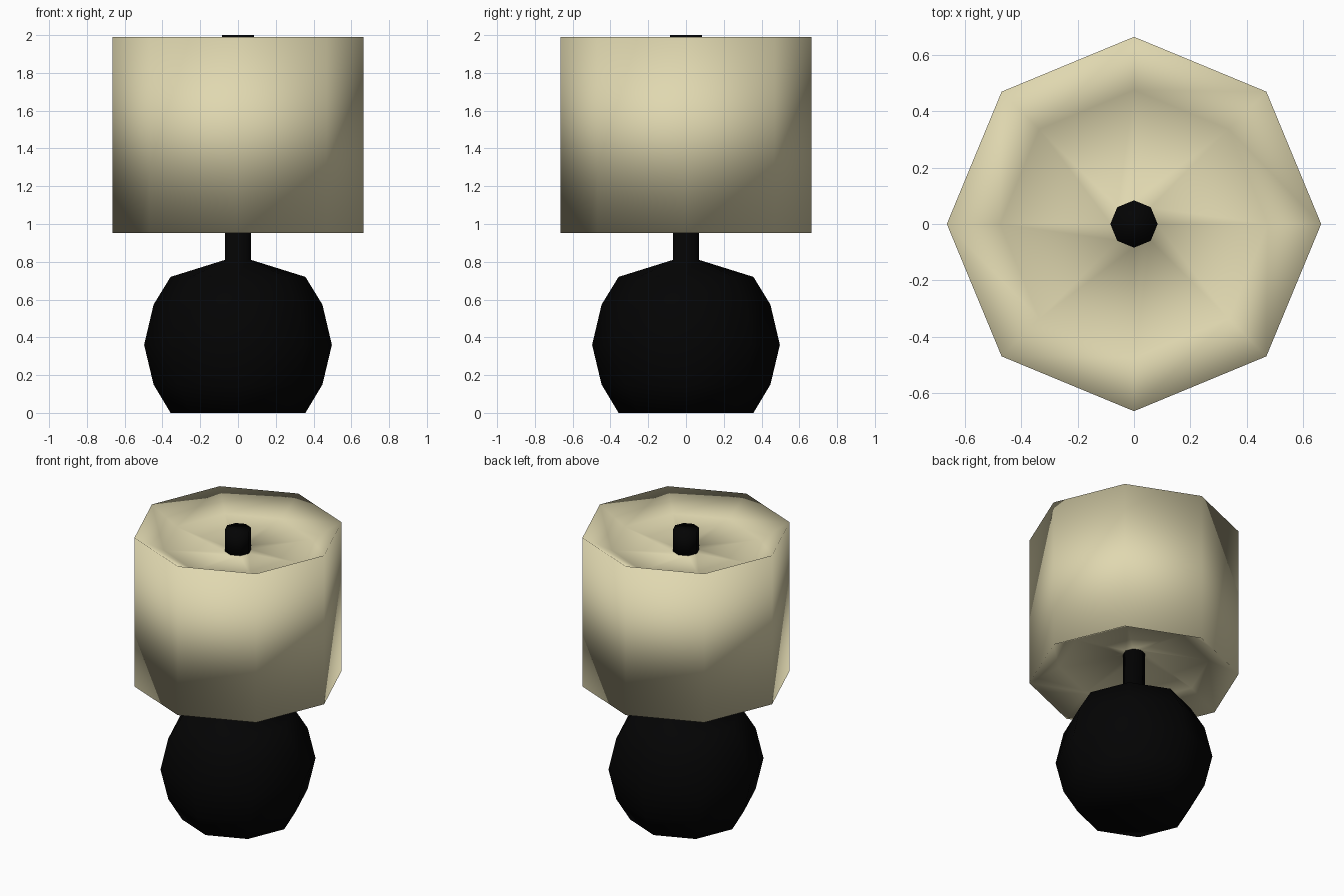
import bpy, bmesh, math

if "Cube" in bpy.data.objects:
    bpy.data.objects.remove(bpy.data.objects["Cube"])

SIDES = 8


def material(name, rgb):
    m = bpy.data.materials.new(name)
    m.diffuse_color = (*rgb, 1.0)
    m.use_nodes = True
    m.node_tree.nodes["Principled BSDF"].inputs["Base Color"].default_value = m.diffuse_color
    return m


def lathe(name, profile, mat, cap_bottom=False, cap_top=False):
    """Turn an (r, z) profile, listed so faces point outward, into an octagonal solid."""
    bm = bmesh.new()
    rings = []
    for r, z in profile:
        rings.append([bm.verts.new((r * math.cos(2 * math.pi * i / SIDES),
                                    r * math.sin(2 * math.pi * i / SIDES), z))
                      for i in range(SIDES)])
    for a, b in zip(rings, rings[1:]):
        for i in range(SIDES):
            j = (i + 1) % SIDES
            bm.faces.new((a[i], a[j], b[j], b[i]))
    if cap_bottom:
        bm.faces.new(rings[0][::-1])
    if cap_top:
        bm.faces.new(rings[-1])
    for f in bm.faces:
        f.smooth = True
    mesh = bpy.data.meshes.new(name)
    bm.to_mesh(mesh)
    bm.free()
    mesh.materials.append(mat)
    obj = bpy.data.objects.new(name, mesh)
    bpy.context.collection.objects.link(obj)
    return obj


black = material("black", (0.001, 0.001, 0.0011))
cream = material("cream", (0.745, 0.685, 0.435))

# Round base with a flat foot, running up into the neck
lathe("base_and_neck",
      [(0.357, 0.0), (0.447, 0.15), (0.497, 0.36), (0.447, 0.573),
       (0.357, 0.72), (0.069, 0.81), (0.069, 1.14)],
      black, cap_bottom=True, cap_top=True)

# Drum shade, dished at both ends; short collars hide inside the rods
lathe("shade",
      [(0.066, 1.08), (0.066, 1.13), (0.475, 1.06), (0.664, 0.953),
       (0.664, 1.99), (0.475, 1.885), (0.082, 1.848), (0.082, 1.90)],
      cream)

# Finial on top
lathe("finial", [(0.084, 1.83), (0.084, 2.0)], black,
      cap_bottom=True, cap_top=True)
